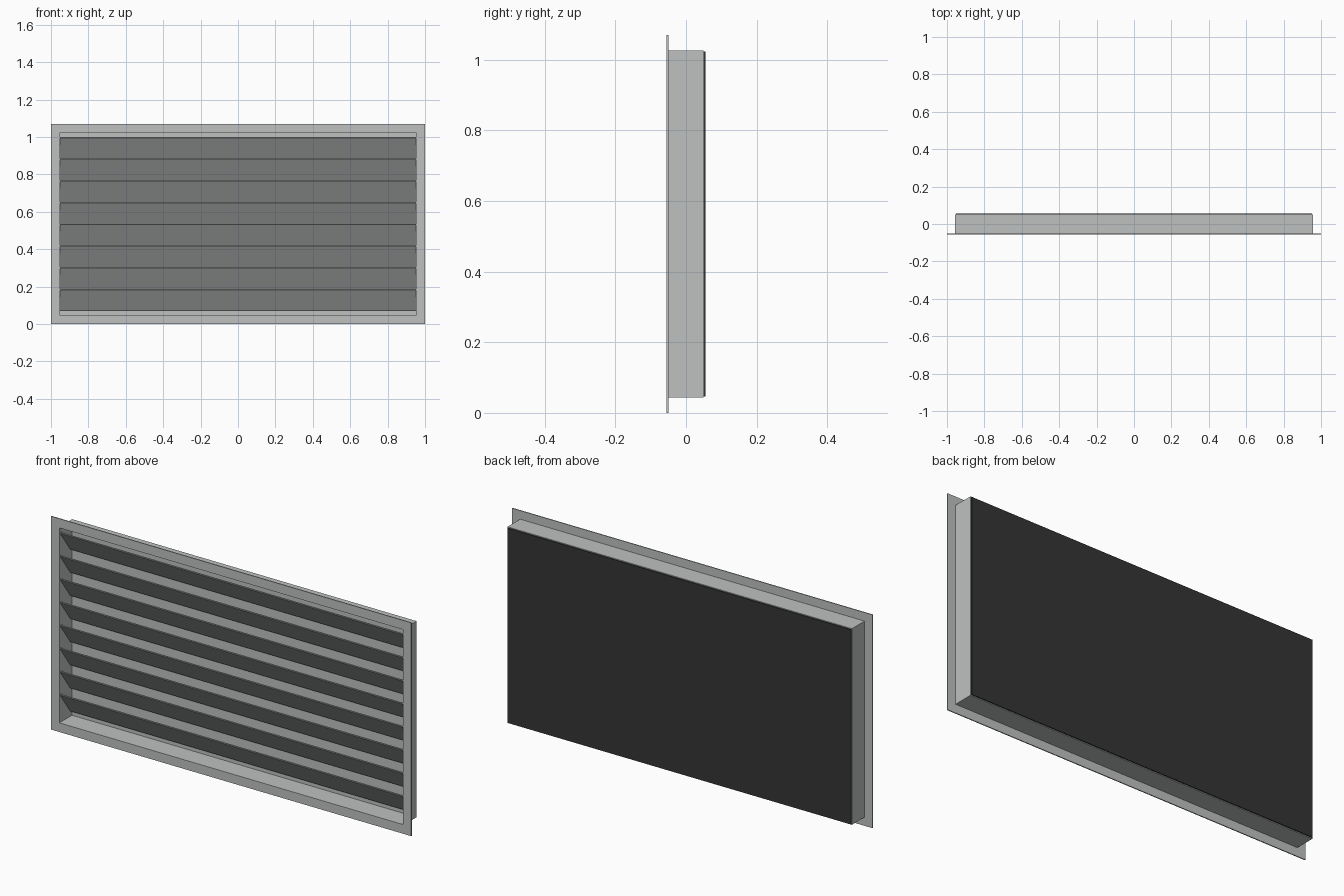
import bpy
import bmesh

if "Cube" in bpy.data.objects:
    bpy.data.objects.remove(bpy.data.objects["Cube"], do_unlink=True)


def material(name, color):
    m = bpy.data.materials.new(name)
    m.use_nodes = True
    m.diffuse_color = color
    m.node_tree.nodes["Principled BSDF"].inputs["Base Color"].default_value = color
    return m


metal = material("grey metal", (0.52, 0.535, 0.535, 1))
black = material("black backing", (0.035, 0.035, 0.035, 1))

HEIGHT = 1.07
MID = HEIGHT / 2


def finish(name, bm, mat):
    bmesh.ops.recalc_face_normals(bm, faces=bm.faces)
    mesh = bpy.data.meshes.new(name)
    bm.to_mesh(mesh)
    bm.free()
    mesh.materials.append(mat)
    obj = bpy.data.objects.new(name, mesh)
    bpy.context.collection.objects.link(obj)
    return obj


def rect(bm, half_x, half_z, y):
    return [bm.verts.new((sx * half_x, y, MID + sz * half_z))
            for sx, sz in ((-1, -1), (1, -1), (1, 1), (-1, 1))]


def ring(name, outer, inner, y0, y1, mat):
    """Rectangular frame: four loops joined into a closed tube."""
    bm = bmesh.new()
    loops = [rect(bm, *outer, y0), rect(bm, *outer, y1),
             rect(bm, *inner, y1), rect(bm, *inner, y0)]
    for a, b in zip(loops, loops[1:] + loops[:1]):
        for i in range(4):
            j = (i + 1) % 4
            bm.faces.new((a[i], a[j], b[j], b[i]))
    return finish(name, bm, mat)


def prism(name, profile, half_x, mat):
    """Closed (y, z) profile extruded across the width."""
    bm = bmesh.new()
    left = [bm.verts.new((-half_x, y, z)) for y, z in profile]
    right = [bm.verts.new((half_x, y, z)) for y, z in profile]
    bm.faces.new(left)
    bm.faces.new(right)
    for i in range(len(profile)):
        j = (i + 1) % len(profile)
        bm.faces.new((left[i], left[j], right[j], right[i]))
    return finish(name, bm, mat)


def plate(name, half_x, half_z, y0, y1, mat):
    z0, z1 = MID - half_z, MID + half_z
    return prism(name, [(y0, z0), (y1, z0), (y1, z1), (y0, z1)], half_x, mat)


# Front flange and the sleeve behind it
ring("front_flange", (1.0, MID), (0.953, 0.489), -0.055, -0.05, metal)
ring("sleeve", (0.956, 0.492), (0.953, 0.489), -0.05, 0.05, metal)

# Inner panel and black rear cover
plate("inner_panel", 0.953, 0.489, 0.045, 0.0495, metal)
plate("rear_cover", 0.953, 0.488, 0.0497, 0.055, black)

# Sloping louvre slats, high at the front and low at the back
PITCH = 0.116
THICK = 0.005
for n in range(8):
    top = 1.0 - n * PITCH
    low = top - PITCH
    prism("louvre_slat_%d" % (n + 1),
          [(-0.05, top - THICK), (-0.05, top), (-0.046, top),
           (0.035, low + THICK), (0.035, low), (0.031, low)],
          0.953, metal)
